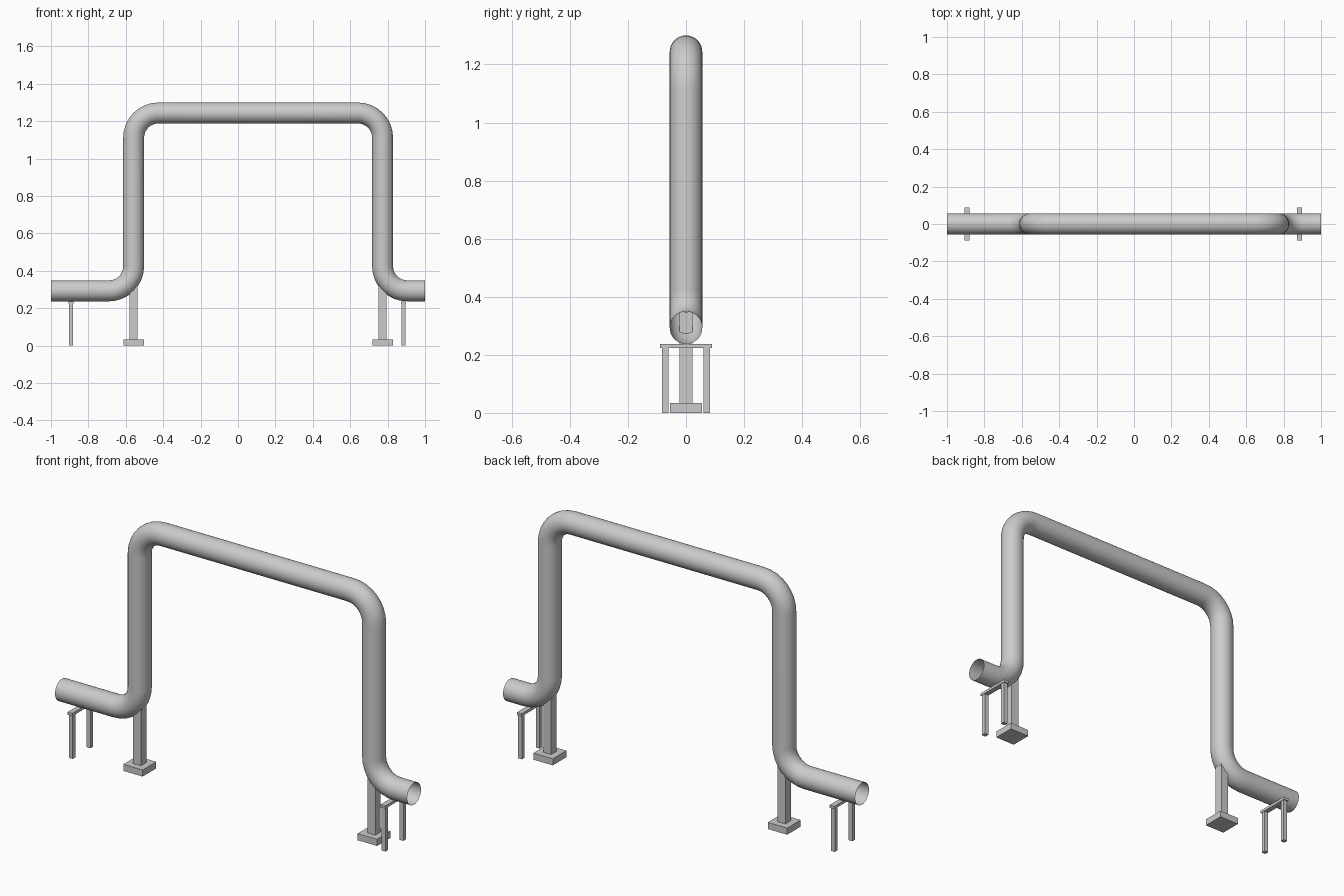
import bpy, bmesh
from math import sin, cos, pi, radians
from mathutils import Vector

if "Cube" in bpy.data.objects:
    bpy.data.objects.remove(bpy.data.objects["Cube"])

R = 0.056          # pipe radius
BEND = 0.132       # bend radius along the centre line
SIDES, STEPS = 32, 8
LOW, HIGH = 0.293, 1.244
XL, XR = -0.558, 0.773


def finish(name, bm):
    bmesh.ops.recalc_face_normals(bm, faces=bm.faces[:])
    mesh = bpy.data.meshes.new(name)
    bm.to_mesh(mesh)
    bm.free()
    ob = bpy.data.objects.new(name, mesh)
    bpy.context.collection.objects.link(ob)
    return ob


def box(name, x, y, z0, z1, sx, sy):
    bm = bmesh.new()
    bmesh.ops.create_cube(bm, size=1)
    for v in bm.verts:
        v.co = (x + v.co.x * sx, y + v.co.y * sy, z0 + (v.co.z + 0.5) * (z1 - z0))
    return finish(name, bm)


def path_with_bends(corners):
    """Centre line as (point, tangent) pairs with rounded corners."""
    pts = [Vector((x, 0, z)) for x, z in corners]
    path = [(pts[0], (pts[1] - pts[0]).normalized())]
    for a, b, c in zip(pts, pts[1:], pts[2:]):
        d1, d2 = (b - a).normalized(), (c - b).normalized()
        centre = b - d1 * BEND + d2 * BEND
        for i in range(STEPS + 1):
            t = i / STEPS * pi / 2
            path.append((centre + (d1 * sin(t) - d2 * cos(t)) * BEND,
                         d1 * cos(t) + d2 * sin(t)))
    path.append((pts[-1], (pts[-1] - pts[-2]).normalized()))
    return path


# Open-ended pipe swept along the raised loop
bm = bmesh.new()
side = Vector((0, 1, 0))
rings = []
for p, tangent in path_with_bends([(-1, LOW), (XL, LOW), (XL, HIGH),
                                   (XR, HIGH), (XR, LOW), (1, LOW)]):
    up = tangent.cross(side)
    rings.append([bm.verts.new(p + (side * cos(a) + up * sin(a)) * R)
                  for a in (2 * pi * k / SIDES for k in range(SIDES))])
for r0, r1 in zip(rings, rings[1:]):
    for k in range(SIDES):
        n = (k + 1) % SIDES
        bm.faces.new((r0[k], r0[n], r1[n], r1[k]))
pipe = finish("pipe", bm)
bpy.context.view_layer.objects.active = pipe
pipe.select_set(True)
bpy.ops.object.shade_smooth_by_angle(angle=radians(40))

# Supports at each end
for label, post_x, frame_x in (("left", XL, -0.892), ("right", XR, 0.885)):
    # Post under the elbow, reaching into the pipe, on a square foot
    box(label + "_post", post_x, 0, 0.034, 0.348, 0.044, 0.044)
    box(label + "_post_foot", post_x, 0, 0, 0.034, 0.11, 0.11)
    # Small trestle under the straight run
    box(label + "_trestle_beam", frame_x, 0, 0.223, 0.237, 0.027, 0.178)
    for end, y in (("front", -0.072), ("back", 0.072)):
        box(f"{label}_trestle_{end}_leg", frame_x, y, 0, 0.223, 0.022, 0.022)
